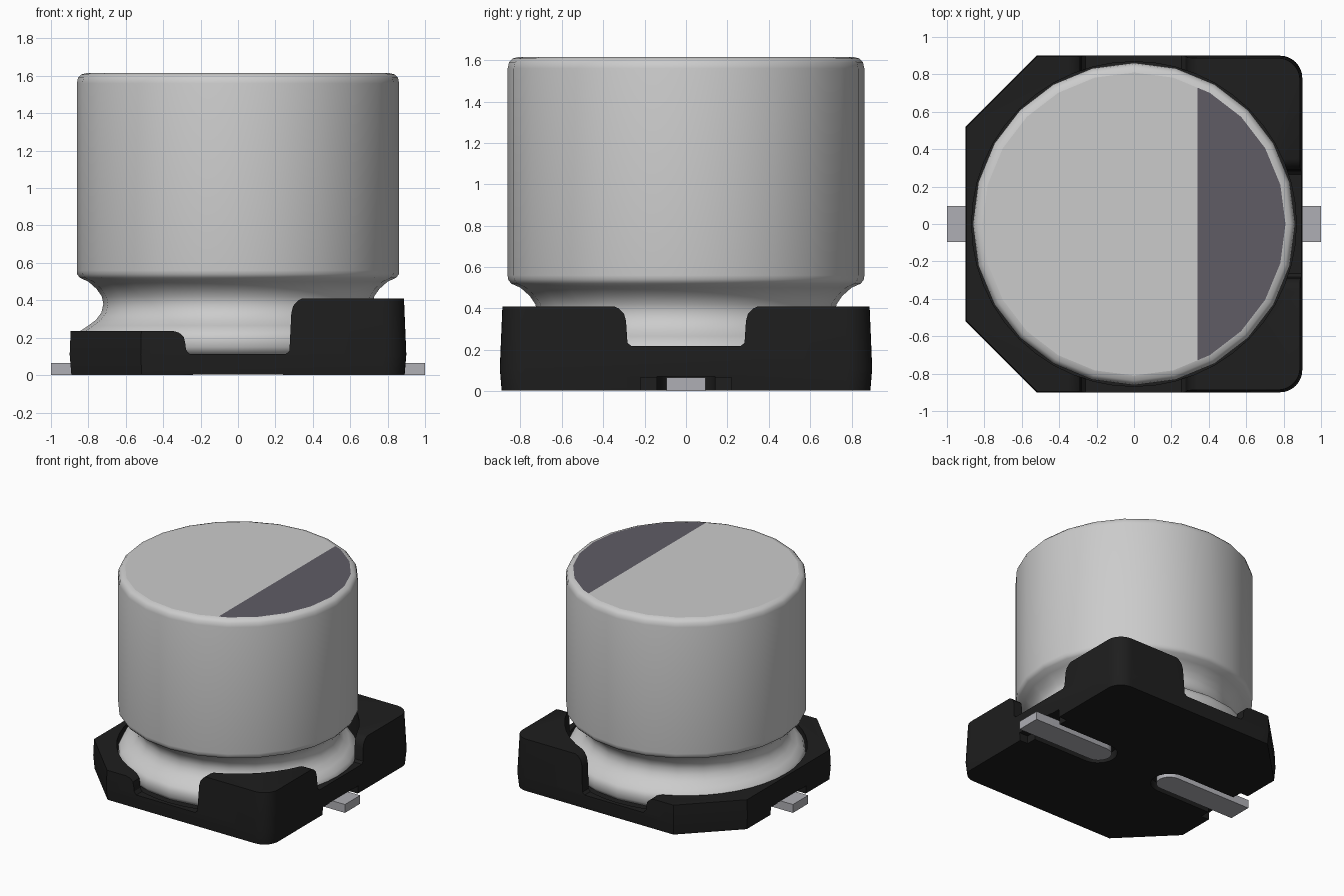
import bpy, bmesh, math

if "Cube" in bpy.data.objects:
    bpy.data.objects.remove(bpy.data.objects["Cube"])

def material(name, rgb):
    m = bpy.data.materials.new(name)
    m.diffuse_color = (*rgb, 1)
    m.use_nodes = True
    m.node_tree.nodes["Principled BSDF"].inputs["Base Color"].default_value = m.diffuse_color
    return m

ALU = material("can aluminium", (0.60, 0.60, 0.60))
MARK = material("polarity mark", (0.116, 0.107, 0.13))
BLACK = material("black plastic", (0.013, 0.013, 0.013))
LEAD = material("lead metal", (0.43, 0.43, 0.46))

def finish(bm, name, *mats):
    bmesh.ops.recalc_face_normals(bm, faces=bm.faces)
    me = bpy.data.meshes.new(name)
    bm.to_mesh(me)
    bm.free()
    ob = bpy.data.objects.new(name, me)
    bpy.context.collection.objects.link(ob)
    for m in mats:
        me.materials.append(m)
    return ob

def skin(loops):
    """Closed solid through a list of equal-length vertex loops."""
    bm = bmesh.new()
    rings = [[bm.verts.new(p) for p in lp] for lp in loops]
    n = len(rings[0])
    for a, b in zip(rings, rings[1:]):
        for i in range(n):
            j = (i + 1) % n
            bm.faces.new((a[i], a[j], b[j], b[i]))
    bm.faces.new(rings[0][::-1])
    bm.faces.new(rings[-1])
    bm.normal_update()
    return bm

def circle(r, z, n):
    return [(r * math.cos(2 * math.pi * i / n), r * math.sin(2 * math.pi * i / n), z) for i in range(n)]

def activate(ob):
    bpy.ops.object.select_all(action='DESELECT')
    ob.select_set(True)
    bpy.context.view_layer.objects.active = ob

def cut(ob, cutter):
    cutter.hide_render = True
    mod = ob.modifiers.new("cut", 'BOOLEAN')
    mod.operation, mod.solver, mod.object = 'DIFFERENCE', 'EXACT', cutter
    activate(ob)
    bpy.ops.object.modifier_apply(modifier=mod.name)
    bpy.data.objects.remove(cutter)

# Can: lathe profile with rounded rim and crimp groove
profile = [(0.80, 0.103), (0.84, 0.12), (0.858, 0.15), (0.86, 0.20), (0.845, 0.235),
           (0.80, 0.265), (0.76, 0.295), (0.73, 0.335), (0.72, 0.38), (0.728, 0.42),
           (0.755, 0.46), (0.80, 0.50), (0.845, 0.52), (0.86, 0.54), (0.862, 0.56),
           (0.862, 1.56), (0.855, 1.59), (0.837, 1.608), (0.81, 1.615)]
bm = skin([circle(r, z, 24) for r, z in profile])
for f in bm.faces:
    f.smooth = abs(f.normal.z) < 0.999
# Polarity mark cut into the flat top
top = max(bm.faces, key=lambda f: f.calc_center_median().z)
bmesh.ops.bisect_plane(bm, geom=[top, *top.edges, *top.verts],
                       plane_co=(0.34, 0, 0), plane_no=(1, 0, 0))
for f in bm.faces:
    if all(v.co.z > 1.6149 for v in f.verts):
        f.smooth = False
        f.material_index = int(f.calc_center_median().x > 0.34)
finish(bm, "can", ALU, MARK)

# Base: square with two chamfered and two rounded corners, slight draft
R = 0.12
arc = [(0.9 - R + R * math.cos(t), 0.9 - R + R * math.sin(t))
       for t in [math.pi / 2 * i / 8 for i in range(9)]]
half = arc + [(-0.52, 0.9), (-0.9, 0.52)]
outline = half + [(x, -y) for x, y in reversed(half)]
base = finish(skin([[(x * s, y * s, z) for x, y in outline]
                    for z, s in ((0.003, 0.99), (0.11, 1.0), (0.41, 0.986))]), "base", BLACK)

# Round well for the can
cut(base, finish(skin([circle(0.868, z, 48) for z in (0.10, 0.7)]), "well_cutter"))

# Side skyline: low wall on -x, gap in the middle, tall posts on +x
sky = [(-1.1, 0.237), (-0.35, 0.237), (-0.315, 0.227), (-0.29, 0.205), (-0.282, 0.17),
       (-0.278, 0.135), (-0.258, 0.112), (0.255, 0.112), (0.275, 0.13), (0.285, 0.33),
       (0.295, 0.37), (0.32, 0.398), (0.36, 0.42), (0.36, 0.7), (-1.1, 0.7)]
cut(base, finish(skin([[(x, y, z) for x, z in sky] for y in (-1.2, 1.2)]), "side_cutter"))

# Notch between the two posts
side = [(0.265, 0.218), (0.283, 0.235), (0.29, 0.34), (0.30, 0.375), (0.325, 0.40),
        (0.36, 0.415), (0.36, 0.7)]
notch = side + [(-y, z) for y, z in reversed(side)]
cut(base, finish(skin([[(x, y, z) for y, z in notch] for x in (0.3, 1.2)]), "notch_cutter"))

def tongue(x_in, x_out, w, z0, z1, s):
    """Bar along x with a half-round inner end, on side s."""
    pts = [(x_in + w - w * math.sin(t), w * math.cos(t))
           for t in [math.pi * i / 10 for i in range(11)]]
    pts = [(x_out, w)] + pts + [(x_out, -w)]
    return skin([[(s * x, y, z) for x, y in pts] for z in (z0, z1)])

# Leads, with their slots and edge recesses under the base
for s, side_name in ((1, "right"), (-1, "left")):
    cut(base, finish(tongue(0.20, 1.2, 0.14, -0.1, 0.07, s), "slot_cutter"))
    box = [(0.82, -0.22), (1.2, -0.22), (1.2, 0.22), (0.82, 0.22)]
    cut(base, finish(skin([[(s * x, y, z) for x, y in box] for z in (-0.1, 0.065)]), "recess_cutter"))
    lead = finish(tongue(0.24, 1.0, 0.095, 0.0, 0.066, s), "lead_" + side_name, LEAD)
    activate(lead)
    bpy.ops.object.shade_smooth_by_angle(angle=math.radians(30))

activate(base)
bpy.ops.object.shade_smooth_by_angle(angle=math.radians(30))
